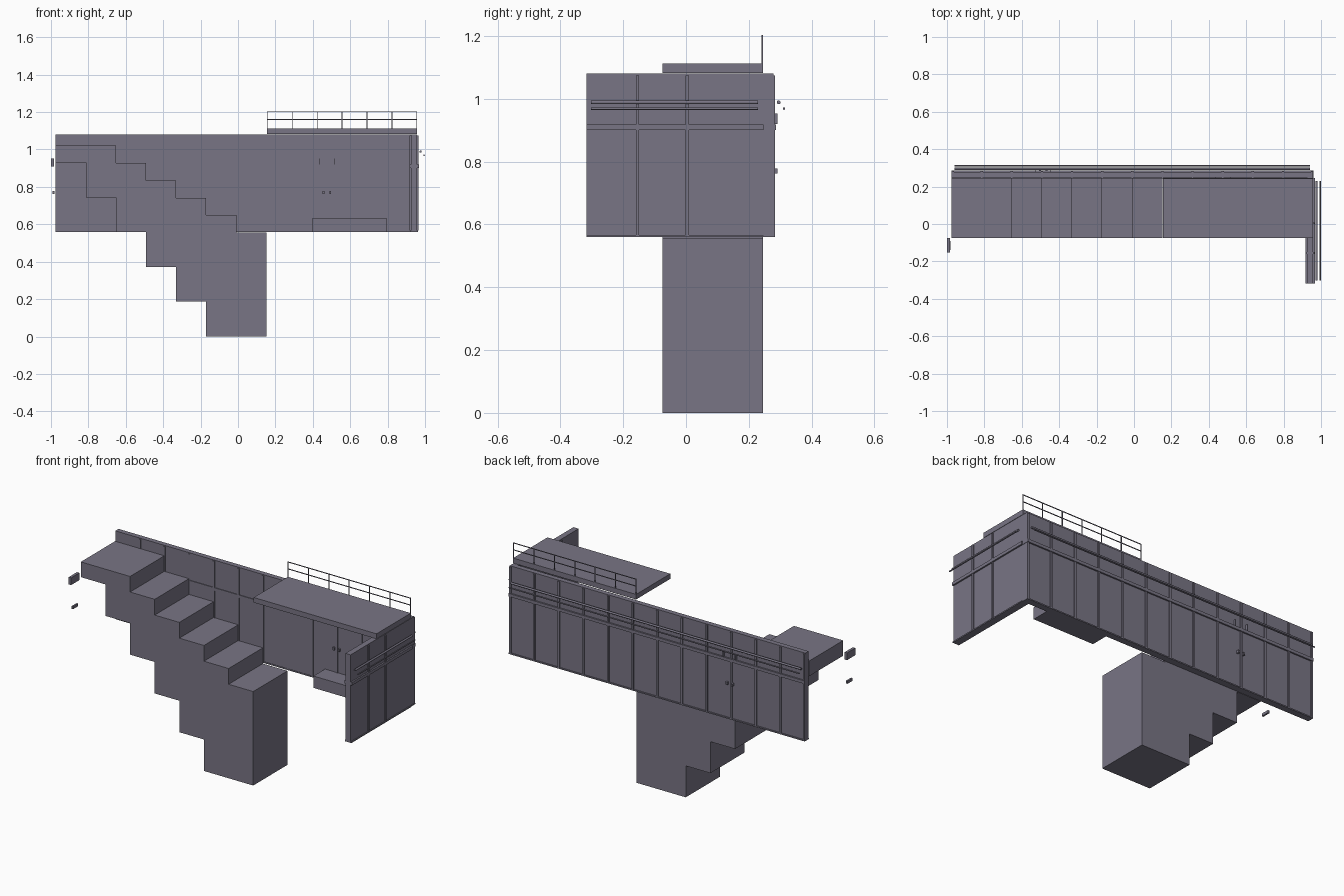
import bpy, bmesh, math
from mathutils import Matrix, Vector

if "Cube" in bpy.data.objects:
    bpy.data.objects.remove(bpy.data.objects["Cube"])

mat = bpy.data.materials.new("slate_grey")
mat.diffuse_color = (0.19, 0.178, 0.232, 1)
mat.use_nodes = True
mat.node_tree.nodes["Principled BSDF"].inputs["Base Color"].default_value = mat.diffuse_color


def finish(name, bm):
    bmesh.ops.recalc_face_normals(bm, faces=bm.faces)
    me = bpy.data.meshes.new(name)
    bm.to_mesh(me)
    bm.free()
    me.materials.append(mat)
    ob = bpy.data.objects.new(name, me)
    bpy.context.collection.objects.link(ob)
    return ob


def boxes(name, spans):
    """One object from boxes given as (x0, x1, y0, y1, z0, z1)."""
    bm = bmesh.new()
    for x0, x1, y0, y1, z0, z1 in spans:
        m = Matrix.Translation(((x0 + x1) / 2, (y0 + y1) / 2, (z0 + z1) / 2))
        m = m @ Matrix.Diagonal((x1 - x0, y1 - y0, z1 - z0, 1))
        bmesh.ops.create_cube(bm, size=1, matrix=m)
    return finish(name, bm)


def tube(name, a, b, r):
    a, b = Vector(a), Vector(b)
    d = b - a
    m = Matrix.Translation((a + b) / 2) @ d.to_track_quat('Z', 'Y').to_matrix().to_4x4()
    bm = bmesh.new()
    bmesh.ops.create_cone(bm, cap_ends=True, segments=12, radius1=r, radius2=r,
                          depth=d.length, matrix=m)
    for f in bm.faces:
        f.smooth = len(f.verts) == 4
    return finish(name, bm)


# Stair block with stepped underside and upper landing
Y0, Y1, STEP = -0.075, 0.245, 0.161
prof = [(0.152, 0), (-0.17, 0)]
for i in range(5):
    x, z = -0.17 - i * STEP, (i + 1) * 0.186
    prof += [(x, z), (x - STEP, z)]
prof += [(-0.975, 1.02), (-0.653, 1.02)]
for i in range(5):
    x, z = -0.653 + i * STEP, 0.928 - i * 0.0932
    prof += [(x, z), (x + STEP, z)]
bm = bmesh.new()
face = bm.faces.new([bm.verts.new((x, Y0, z)) for x, z in prof])
ext = bmesh.ops.extrude_face_region(bm, geom=[face])
bmesh.ops.translate(bm, vec=(0, Y1 - Y0, 0),
                    verts=[v for v in ext['geom'] if isinstance(v, bmesh.types.BMVert)])
finish("stair_block", bm)

# Long back wall and short side wall
ZB, ZT = 0.56, 1.08
boxes("back_wall", [(-0.975, 0.958, 0.248, 0.278, ZB, ZT)])
boxes("side_wall", [(0.924, 0.958, -0.317, 0.248, ZB, ZT)])

# Vertical ribs on both faces of the walls
back_x = [-0.814 + i * STEP for i in range(11)]
boxes("back_wall_ribs", [(x - 0.006, x + 0.006, 0.244, 0.284, 0.566, 1.075) for x in back_x]
      + [(0.946, 0.958, 0.27, 0.284, 0.566, 1.075), (-0.975, -0.963, 0.27, 0.284, 0.566, 1.075)])
boxes("side_wall_ribs", [(0.918, 0.965, y - 0.005, y + 0.005, 0.566, 1.075)
                         for y in (-0.155, 0.004)])

# Horizontal ledges and bottom sills
boxes("back_wall_ledges", [(-0.975, 0.96, 0.244, 0.287, 0.901, 0.919),
                           (-0.975, 0.96, 0.245, 0.284, ZB, 0.567)])
boxes("side_wall_ledges", [(0.918, 0.967, -0.317, 0.246, 0.901, 0.919),
                           (0.92, 0.963, -0.317, 0.246, ZB, 0.567)])

# Outer handrails
tube("back_rail_upper", (-0.96, 0.295, 0.989), (0.94, 0.295, 0.989), 0.006)
tube("back_rail_lower", (-0.96, 0.312, 0.969), (0.94, 0.312, 0.969), 0.004)
tube("side_rail_upper", (0.976, -0.303, 0.989), (0.976, 0.23, 0.989), 0.006)
tube("side_rail_lower", (0.995, -0.303, 0.969), (0.995, 0.23, 0.969), 0.004)

# Roof platform with railing along its back edge
boxes("roof_platform", [(0.155, 0.958, Y0, Y1, 1.082, 1.112)])
posts = [0.157 + i * 0.1332 for i in range(7)]
boxes("roof_railing",
      [(x - 0.002, x + 0.002, 0.241, 0.245, 1.112, 1.203) for x in posts]
      + [(0.155, 0.958, 0.241, 0.245, z - 0.002, z + 0.002) for z in (1.16, 1.201)])

# Bench by the inner wall
boxes("bench", [(0.395, 0.797, 0.14, 0.248, ZB, 0.63)])

# Door pulls and hinges: inner face at +x, outer face at -x
for name, cx, ya, yb in (("inner", 0.475, 0.236, 0.25), ("outer", -0.485, 0.276, 0.292)):
    parts = []
    for s in (-1, 1):
        hx, px = cx + s * 0.04, cx + s * 0.018
        parts += [(hx - 0.002, hx + 0.002, ya, yb, 0.92, 0.953),
                  (px - 0.005, px + 0.005, ya, yb, 0.762, 0.778)]
    boxes(name + "_door_fittings", parts)

# Small fittings off the left end
boxes("left_end_lamp", [(-1.0, -0.984, -0.152, -0.075, 0.91, 0.953)])
boxes("left_end_handle", [(-0.992, -0.982, -0.138, -0.09, 0.762, 0.778)])
